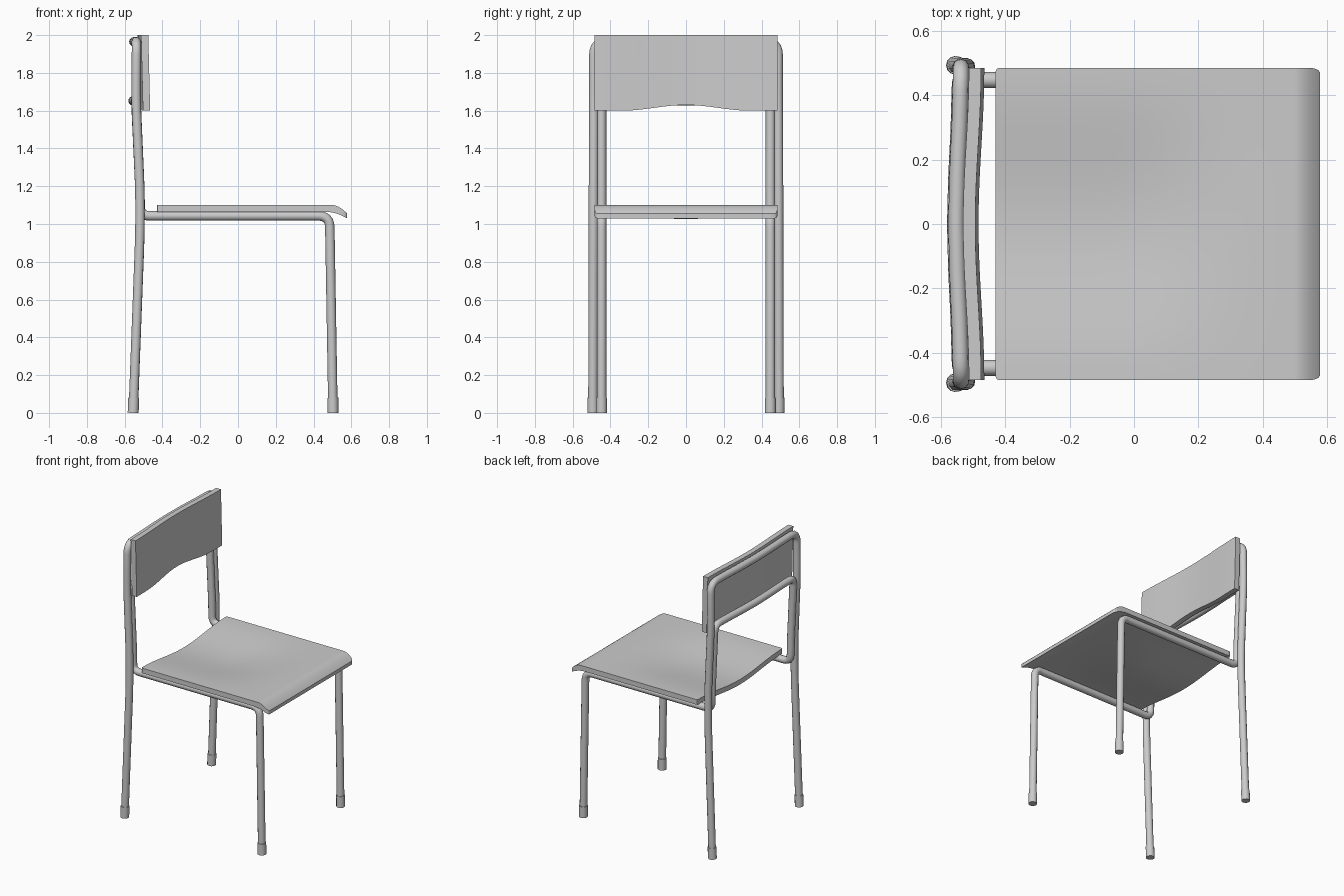
import bpy, bmesh, math
from mathutils import Vector

cube = bpy.data.objects.get("Cube")
if cube:
    bpy.data.objects.remove(cube, do_unlink=True)

grey = bpy.data.materials.new("plain grey")
grey.use_nodes = True
grey.diffuse_color = (0.6, 0.6, 0.6, 1)
grey.node_tree.nodes["Principled BSDF"].inputs["Base Color"].default_value = (0.6, 0.6, 0.6, 1)


def finish(obj, angle=40):
    obj.data.materials.append(grey)
    bpy.ops.object.select_all(action='DESELECT')
    obj.select_set(True)
    bpy.context.view_layer.objects.active = obj
    bpy.ops.object.convert(target='MESH')
    bpy.ops.object.shade_smooth_by_angle(angle=math.radians(angle))


def fillet(path, steps=6):
    """Round each inner corner; the fourth value is the rounding length."""
    pts = [Vector(p[:3]) for p in path]
    out = [pts[0]]
    for i in range(1, len(pts) - 1):
        p, r = pts[i], path[i][3]
        a = p + (pts[i - 1] - p).normalized() * r
        b = p + (pts[i + 1] - p).normalized() * r
        for k in range(steps + 1):
            t = k / steps
            out.append(a * (1 - t) ** 2 + p * 2 * t * (1 - t) + b * t * t)
    return out + [pts[-1]]


def tube(name, path, radius):
    curve = bpy.data.curves.new(name, 'CURVE')
    curve.dimensions = '3D'
    curve.bevel_depth = radius
    curve.bevel_resolution = 4
    curve.use_fill_caps = True
    pts = fillet(path)
    spline = curve.splines.new('POLY')
    spline.points.add(len(pts) - 1)
    for sp, p in zip(spline.points, pts):
        sp.co = (*p, 1)
    obj = bpy.data.objects.new(name, curve)
    bpy.context.collection.objects.link(obj)
    finish(obj)


def hoop(name, half, bow):
    """Mirror a half path across y and join it with a bowed crossbar."""
    x, y, z, _ = half[-1]
    bar = [(x - bow * math.cos(math.pi / 2 * t / 3) ** 2, -y * t / 3, z, 0.04)
           for t in (-2, -1, 0, 1, 2)]
    mirrored = [(p[0], -p[1], *p[2:]) for p in reversed(half)]
    tube(name, half + bar + mirrored, 0.025)


def slab(name, us, vs, place):
    """Closed slab: place(u, v, side) gives its two skins."""
    bm = bmesh.new()
    skins = [[[bm.verts.new(place(u, v, s)) for v in vs] for u in us] for s in (0, 1)]
    for g in skins:
        for i in range(len(us) - 1):
            for j in range(len(vs) - 1):
                bm.faces.new((g[i][j], g[i + 1][j], g[i + 1][j + 1], g[i][j + 1]))

    def rim(g):
        return ([r[0] for r in g] + g[-1][1:] + [r[-1] for r in g[-2::-1]]
                + g[0][-2:0:-1])
    a, b = rim(skins[0]), rim(skins[1])
    for i in range(len(a)):
        bm.faces.new((a[i - 1], a[i], b[i], b[i - 1]))
    bmesh.ops.recalc_face_normals(bm, faces=bm.faces)
    mesh = bpy.data.meshes.new(name)
    bm.to_mesh(mesh)
    bm.free()
    obj = bpy.data.objects.new(name, mesh)
    bpy.context.collection.objects.link(obj)
    finish(obj, 35)


# Tubular frame: outer back hoop, and inner hoop with front legs and seat rails
hoop("back_leg_frame", [(-0.555, 0.493, 0, 0), (-0.517, 0.49, 1.0, 0.15),
                        (-0.52, 0.49, 1.2, 0.05), (-0.54, 0.488, 1.66, 0.1),
                        (-0.537, 0.488, 1.965, 0.07)], 0.015)
hoop("front_leg_frame", [(0.503, 0.447, 0, 0), (0.485, 0.447, 1.043, 0.06),
                         (-0.517, 0.447, 1.043, 0.05), (-0.52, 0.447, 1.2, 0.05),
                         (-0.541, 0.447, 1.652, 0.05)], 0.015)

# Foot caps
for side, sy in (("left", 1), ("right", -1)):
    tube("front_foot_" + side, [(0.503, sy * 0.447, 0), (0.502, sy * 0.447, 0.08)], 0.029)
    tube("back_foot_" + side, [(-0.555, sy * 0.493, 0), (-0.552, sy * 0.493, 0.08)], 0.029)

# Seat: rounded corners, a dished rear half and a rolled front edge
BACK, FRONT, HALF = -0.43, 0.578, 0.485


def seat_point(x, v, side):
    width = HALF
    for gap, rx, ry in ((x - BACK, 0.012, 0.01), (FRONT - x, 0.035, 0.015)):
        t = max(0, 1 - gap / rx)
        width -= ry * (1 - math.sqrt(1 - t * t))
    fade = min(1, max(0, (0.42 - x) / 0.5))
    dip = 0.038 * math.cos(v * math.pi / 2) ** 2 * fade * fade * (3 - 2 * fade)
    start, drop, z = ((0.5, 0.045, 1.1), (0.47, 0.034, 1.064))[side]
    roll = max(0, (x - start) / (FRONT - start))
    return x, v * width, z - dip - drop * roll ** 1.8


seat_xs = ([BACK, BACK + 0.004, BACK + 0.012] + [-0.4 + 0.05 * i for i in range(18)]
           + [0.47 + 0.012 * i for i in range(9)] + [0.573, FRONT])
across = [i / 12 - 1 for i in range(25)]
slab("seat", seat_xs, across, seat_point)


# Backrest: bowed board, slightly tilted, with an arched lower edge
def back_point(u, v, side):
    low = 1.6 + 0.03 * math.cos(min(1, abs(v) / 0.7) * math.pi / 2) ** 2
    z = low + (2 - low) * u
    x = -0.465 - 0.038 * side - 0.01 * u
    return x - 0.018 * math.cos(v * math.pi / 2) ** 2, v * HALF, z


slab("backrest", [i / 4 for i in range(5)], across, back_point)
